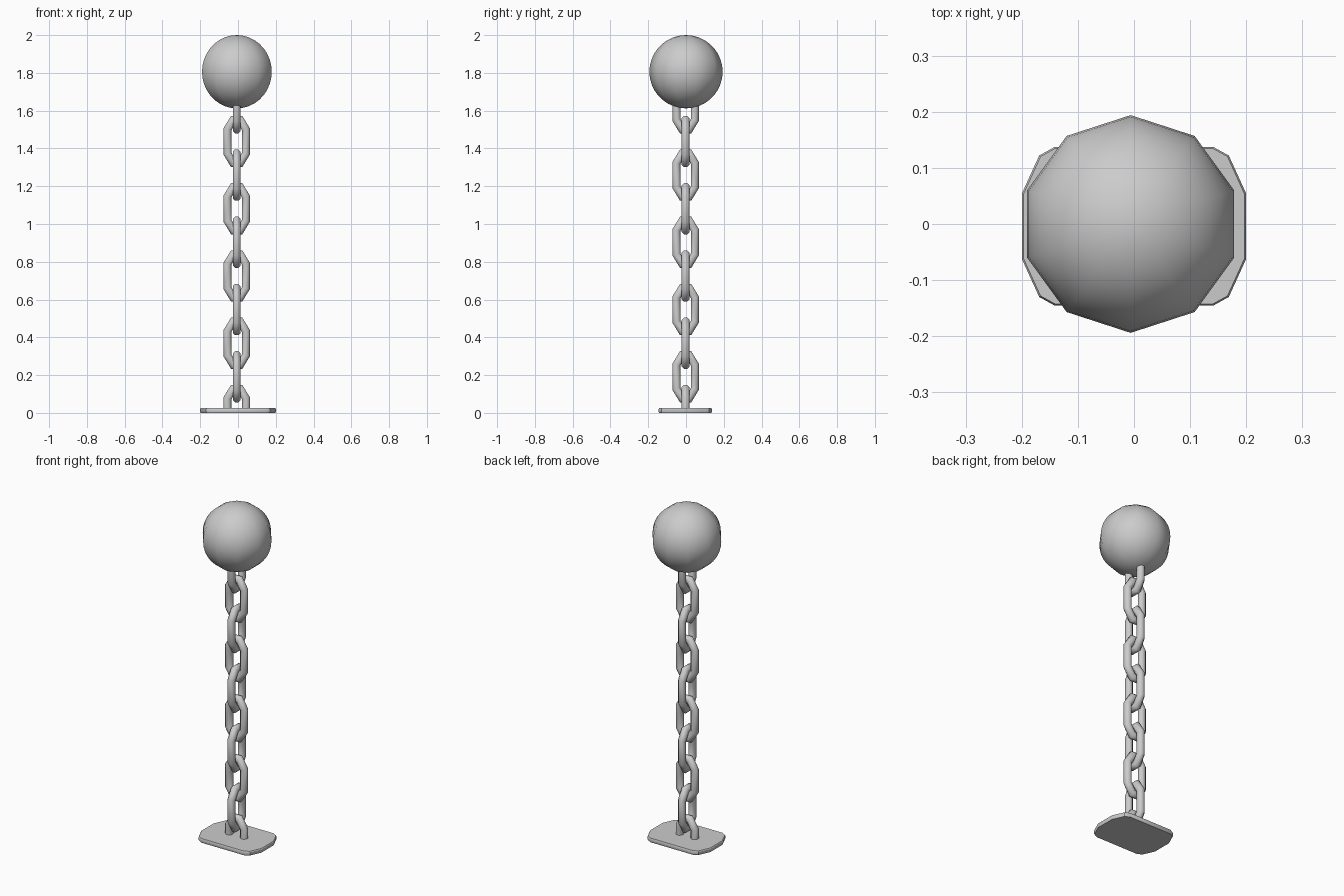
import bpy, bmesh, math
from mathutils import Vector

if "Cube" in bpy.data.objects:
    bpy.data.objects.remove(bpy.data.objects["Cube"])

CX, CY = -0.007, -0.002   # chain axis
R = 0.0225                # link wire radius
SIDES = 8


def finish(name, bm, smooth=40):
    bmesh.ops.recalc_face_normals(bm, faces=bm.faces)
    me = bpy.data.meshes.new(name)
    bm.to_mesh(me)
    bm.free()
    ob = bpy.data.objects.new(name, me)
    bpy.context.collection.objects.link(ob)
    bpy.context.view_layer.objects.active = ob
    ob.select_set(True)
    bpy.ops.object.shade_smooth_by_angle(angle=math.radians(smooth))
    ob.select_set(False)
    return ob


def link(name, path, z, turned, closed=True):
    """Sweep a round wire along a flat path of (across, up) points."""
    bm = bmesh.new()
    rings, n = [], len(path)
    pts = [Vector(p) for p in path]
    for i, p in enumerate(pts):
        a = (p - pts[i - 1]) if closed or i > 0 else pts[1] - pts[0]
        b = (pts[(i + 1) % n] - p) if closed or i < n - 1 else a
        a, b = a.normalized(), b.normalized()
        t = (a + b).normalized()
        side = Vector((t.y, -t.x)) / max(t.dot(b), 0.5)   # mitred corner
        ring = []
        for k in range(SIDES):
            ang = 2 * math.pi * (k + 0.5) / SIDES
            q = p + side * R * math.cos(ang)
            d = R * math.sin(ang)
            co = (CX + d, CY + q.x, z + q.y) if turned else (CX + q.x, CY + d, z + q.y)
            ring.append(bm.verts.new(co))
        rings.append(ring)
    for i in range(n if closed else n - 1):
        r0, r1 = rings[i], rings[(i + 1) % n]
        for k in range(SIDES):
            m = (k + 1) % SIDES
            bm.faces.new((r0[k], r0[m], r1[m], r1[k]))
    if not closed:
        bm.faces.new(rings[0])
        bm.faces.new(rings[-1])
    return finish(name, bm, 50)


# chain: links alternate by a quarter turn, half links at both ends
W, S, T, H = 0.049, 0.064, 0.018, 0.115
arch = [(W, S), (T, H), (-T, H), (-W, S)]
full = arch + [(-x, -z) for x, z in arch]
PITCH, TOP = 0.178, 1.615
for i in range(1, 9):
    link(f"chain_link_{i}", full, TOP - PITCH * i, i % 2 == 0)
link("top_half_link", [(x, -z) for x, z in [(W, -0.02)] + arch + [(-W, -0.02)]], TOP, True, False)
link("bottom_half_link", [(W, 0)] + arch + [(-W, 0)], TOP - PITCH * 9, False, False)

# ball
bm = bmesh.new()
bmesh.ops.create_uvsphere(bm, u_segments=10, v_segments=18, radius=0.194)
bmesh.ops.translate(bm, verts=bm.verts, vec=(-0.006, 0, 1.806))
finish("ball", bm, 60)

# base plate with chamfered corners and a softened top edge
corner = [(0.2, 0.058), (0.169, 0.126), (0.142, 0.141)]
quarter2 = corner + [(-x, y) for x, y in reversed(corner)]
outline = quarter2 + [(-x, -y) for x, y in quarter2]
bm = bmesh.new()
levels = [(0.985, 0.0), (1.0, 0.006), (1.0, 0.02), (0.985, 0.025)]
loops = [[bm.verts.new((x * s, y * s - 0.004, z)) for x, y in outline] for s, z in levels]
for lo, hi in zip(loops, loops[1:]):
    for k in range(len(outline)):
        m = (k + 1) % len(outline)
        bm.faces.new((lo[k], lo[m], hi[m], hi[k]))
bm.faces.new(loops[0])
bm.faces.new(loops[-1])
finish("base_plate", bm, 30)
